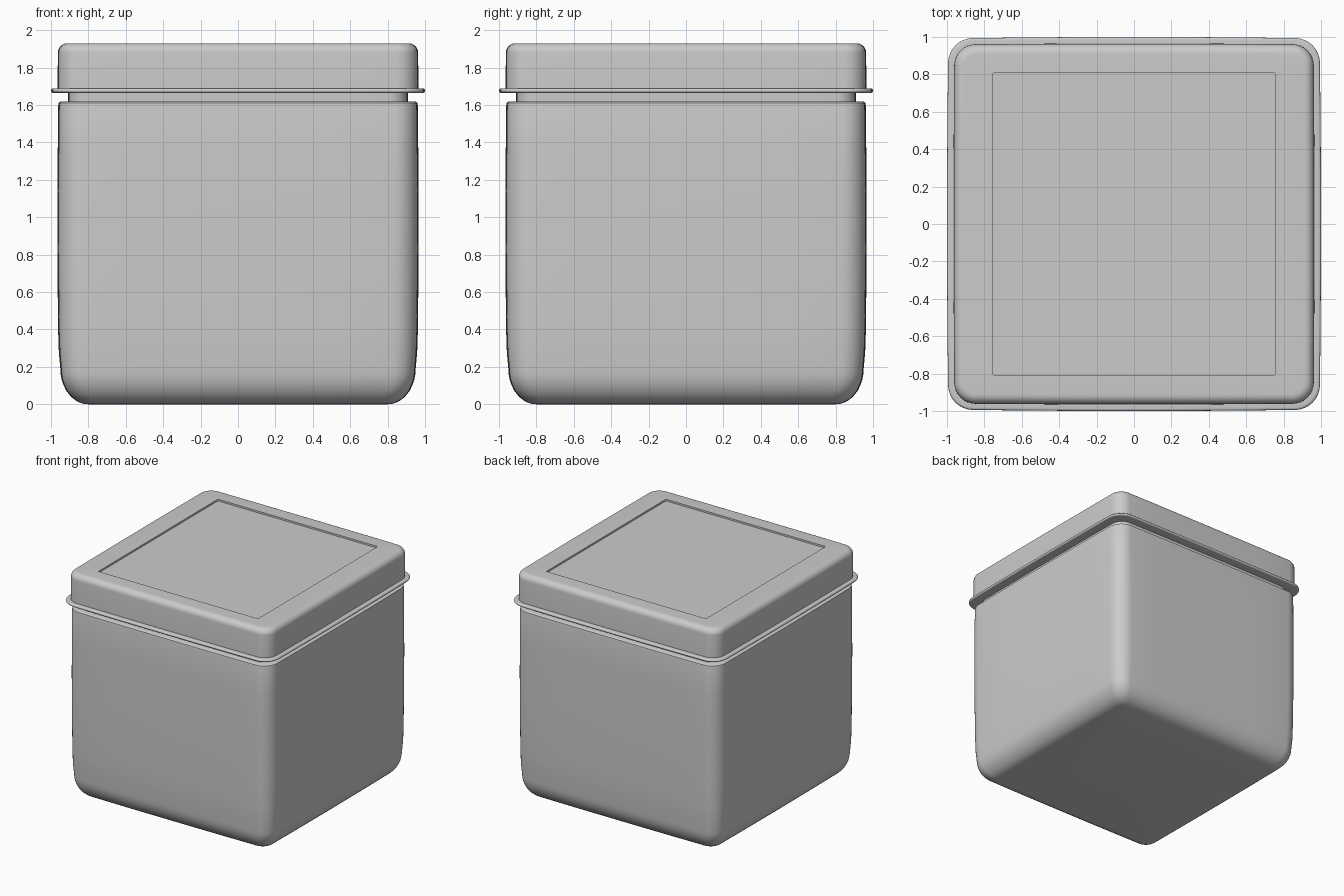
import bpy, bmesh, math

if "Cube" in bpy.data.objects:
    bpy.data.objects.remove(bpy.data.objects["Cube"])


def ring(hx, hy, z, r, bulge=0.0, arc=8, side=6):
    """Rounded rectangle outline with slightly bowed sides."""
    pts = []
    for q in range(4):
        sx, sy = [(1, 1), (-1, 1), (-1, -1), (1, -1)][q]
        cx, cy = sx * (hx - r), sy * (hy - r)
        for i in range(arc + 1):
            a = math.pi / 2 * (q + i / arc)
            pts.append((cx + r * math.cos(a), cy + r * math.sin(a)))
        # straight run to the start of the next corner
        nx, ny = [(-1, 1), (-1, -1), (1, -1), (1, 1)][q]
        a = math.pi / 2 * (q + 1)
        ex = nx * (hx - r) + r * math.cos(a)
        ey = ny * (hy - r) + r * math.sin(a)
        px, py = pts[-1]
        for i in range(1, side):
            t = i / side
            pts.append((px + (ex - px) * t, py + (ey - py) * t))
    return [(x * (1 - bulge * (y / hy) ** 2), y * (1 - bulge * (x / hx) ** 2), z)
            for x, y in pts]


def loft(name, rings):
    """Skin a stack of rings and cap both ends."""
    bm = bmesh.new()
    loops = [[bm.verts.new(p) for p in ring(*args)] for args in rings]
    n = len(loops[0])
    for a, b in zip(loops, loops[1:]):
        for i in range(n):
            j = (i + 1) % n
            bm.faces.new((a[i], a[j], b[j], b[i]))
    bm.faces.new(loops[0][::-1])
    bm.faces.new(loops[-1])
    bmesh.ops.recalc_face_normals(bm, faces=bm.faces)
    mesh = bpy.data.meshes.new(name)
    bm.to_mesh(mesh)
    bm.free()
    obj = bpy.data.objects.new(name, mesh)
    bpy.context.collection.objects.link(obj)
    bpy.ops.object.select_all(action='DESELECT')
    obj.select_set(True)
    bpy.context.view_layer.objects.active = obj
    bpy.ops.object.shade_smooth_by_angle(angle=math.radians(35))
    return obj


def square(h, z, r, bulge=0.006):
    return (h, h, z, r, bulge)


# Container: rounded base, slightly bowed walls, shoulder and neck
base = [square(0.80 + 0.15 * math.sin(a), 0.19 * (1 - math.cos(a)), 0.05 + 0.07 * math.sin(a))
        for a in [math.pi / 2 * i / 10 for i in range(11)]]
loft("container", base + [
    square(0.958, 0.28, 0.125), square(0.962, 0.40, 0.13), square(0.965, 0.70, 0.13),
    square(0.966, 1.05, 0.13), square(0.964, 1.35, 0.125), square(0.961, 1.60, 0.12),
    square(0.959, 1.612, 0.12), square(0.95, 1.618, 0.115),
    square(0.91, 1.618, 0.10), square(0.91, 1.70, 0.10)])

# Lid: rolled flange, skirt, rounded top edge and recessed rectangular panel
flange = [square(0.988 + 0.012 * math.cos(a), 1.677 + 0.012 * math.sin(a), 0.13, 0.008)
          for a in [math.pi * (i / 8 - 0.5) for i in range(9)]]
edge = [square(0.913 + 0.05 * math.cos(a), 1.88 + 0.05 * math.sin(a), 0.07 + 0.04 * math.cos(a), 0.004)
        for a in [math.pi / 2 * i / 8 for i in range(9)]]
loft("lid", [square(0.90, 1.67, 0.10)] + flange + [square(0.965, 1.689, 0.112, 0.005)]
     + edge + [
    (0.755, 0.807, 1.93, 0.008),
    (0.755, 0.807, 1.915, 0.008)])
